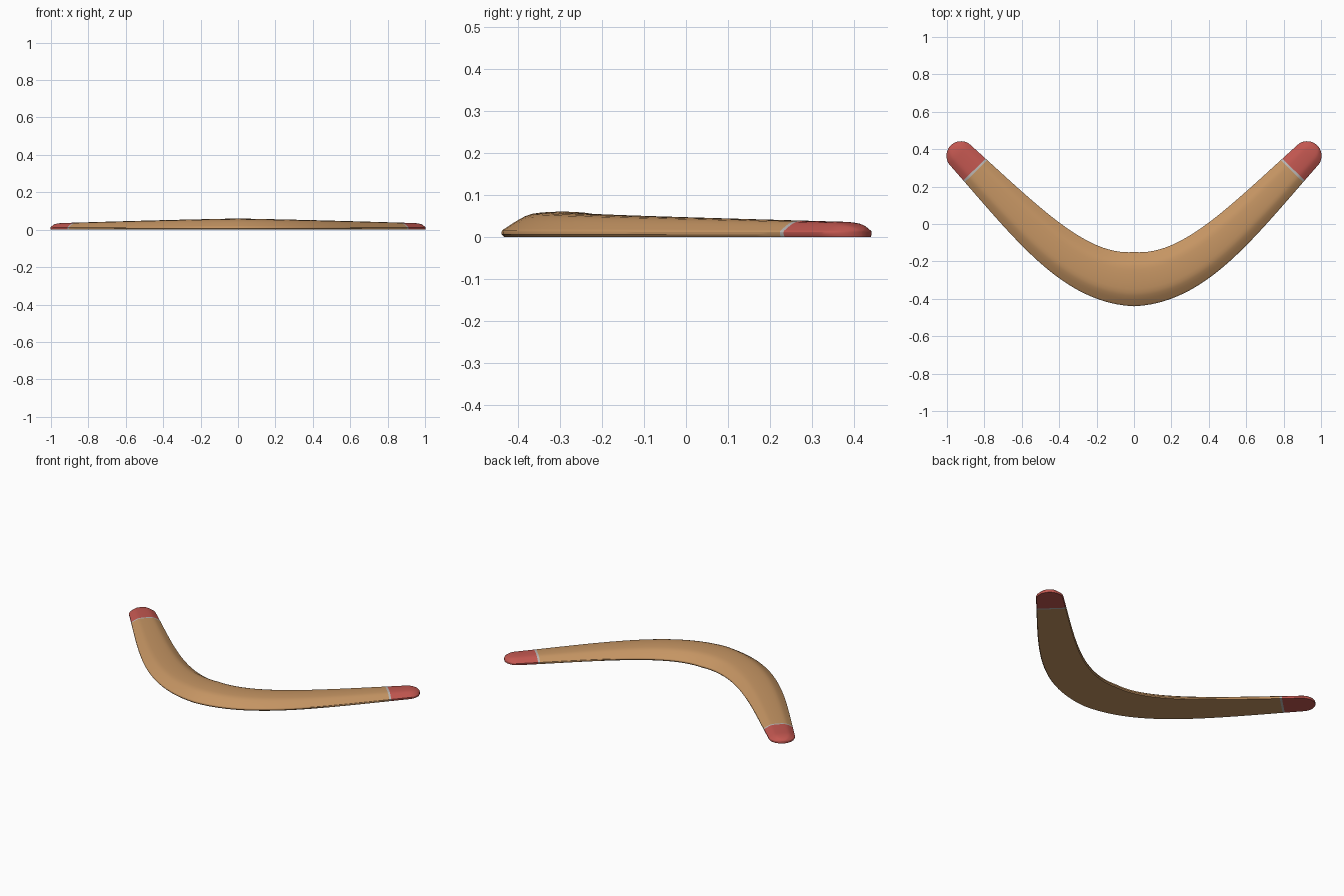
import bpy, bmesh, math
from mathutils import Vector
from mathutils.geometry import interpolate_bezier

if "Cube" in bpy.data.objects:
    bpy.data.objects.remove(bpy.data.objects["Cube"])


def material(name, rgb):
    m = bpy.data.materials.new(name)
    m.diffuse_color = (*rgb, 1)
    m.use_nodes = True
    m.node_tree.nodes["Principled BSDF"].inputs["Base Color"].default_value = m.diffuse_color
    return m


mats = [material("tan_wood", (0.56, 0.30, 0.125)),
        material("red_paint", (0.54, 0.095, 0.08)),
        material("grey_stripe", (0.50, 0.48, 0.46))]

# Centre line of one arm, from the elbow to the tip, with arc lengths
path = interpolate_bezier(Vector((0, -.295, 0)), Vector((.33, -.295, 0)),
                          Vector((.58, .02, 0)), Vector((.98, .42, 0)), 600)
dist = [0.0]
for a, b in zip(path, path[1:]):
    dist.append(dist[-1] + (b - a).length)
L = dist[-1]


def at(s):
    """Point and side direction (towards the outer edge) at arc length s."""
    i = max(k for k in range(len(path) - 1) if dist[k] <= s)
    f = (s - dist[i]) / (dist[i + 1] - dist[i])
    t = (path[i + 1] - path[i]).normalized()
    if s == 0:
        t = Vector((1, 0, 0))
    return path[i].lerp(path[i + 1], f), Vector((t.y, -t.x, 0))


# Stations along the arm: (arc length, end rounding factor)
CAP, S0, S1 = .07, L - .193, L - .181
arm = [(S0 * i / 28, 1.0) for i in range(29)] + [(S1, 1.0)]
arm += [(S1 + (L - CAP - S1) * i / 4, 1.0) for i in range(1, 5)]
for i in range(1, 12):
    a = math.radians(89 * i / 11)
    arm.append((L - CAP + CAP * math.sin(a), math.cos(a)))
stations = [(s, k, -1) for s, k in reversed(arm[1:])] + [(s, k, 1) for s, k in arm]

# Domed upper profile: (fraction of half width, fraction of height)
half = [(1, 0), (.985, .08), (.94, .17), (.85, .35), (.75, .54), (.62, .76), (.5, .89), (.36, .95), (.18, .99)]
dome = half + [(0, 1)] + [(-v, f) for v, f in reversed(half)]
RIM = .012


def ring(bm, s, k, side):
    p, n = at(s)
    w = (.145 - .058 * s) * k
    crest = RIM + (.06 - .0205 * s - RIM) * k
    pts = [(v * w, RIM + (crest - RIM) * f) for v, f in dome]
    pts += [(-w, .006), (-.96 * w, 0), (.96 * w, 0), (w, .006)]
    return [bm.verts.new((side * (p.x + n.x * o), p.y + n.y * o, z)) for o, z in pts]


# Boomerang body with painted tips and stripes
bm = bmesh.new()
rings = [ring(bm, *st) for st in stations]
for i, (a, b) in enumerate(zip(rings, rings[1:])):
    mid = (stations[i][0] + stations[i + 1][0]) / 2
    idx = 0 if mid < S0 else 2 if mid < S1 else 1
    for j in range(len(a)):
        j2 = (j + 1) % len(a)
        bm.faces.new((a[j], a[j2], b[j2], b[j])).material_index = idx
for end in (rings[0], rings[-1]):
    bm.faces.new(end).material_index = 1
bmesh.ops.recalc_face_normals(bm, faces=bm.faces)
me = bpy.data.meshes.new("boomerang")
bm.to_mesh(me)
bm.free()
for m in mats:
    me.materials.append(m)
ob = bpy.data.objects.new("boomerang", me)
bpy.context.collection.objects.link(ob)
bpy.context.view_layer.objects.active = ob
ob.select_set(True)
bpy.ops.object.shade_smooth_by_angle(angle=math.radians(30))
